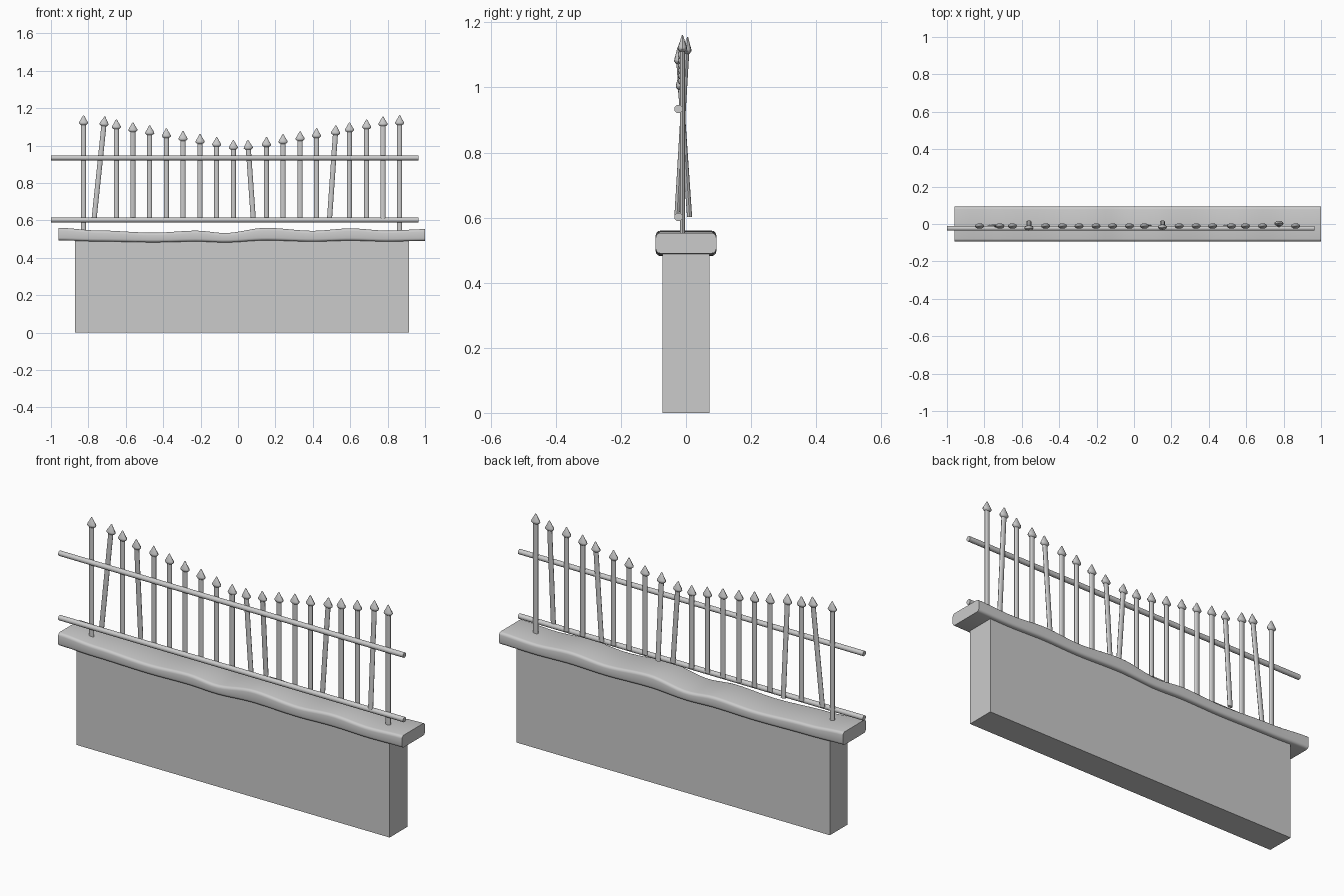
import bpy, bmesh, math
from mathutils import Vector, Matrix

cube = bpy.data.objects.get("Cube")
if cube:
    bpy.data.objects.remove(cube, do_unlink=True)

grey = bpy.data.materials.new("plain grey")
grey.use_nodes = True
grey.diffuse_color = (0.6, 0.6, 0.6, 1)
grey.node_tree.nodes["Principled BSDF"].inputs["Base Color"].default_value = (0.6, 0.6, 0.6, 1)


def finish(name, bm, angle=None):
    """Turn a bmesh into a named grey object, smooth below the given angle."""
    bmesh.ops.recalc_face_normals(bm, faces=bm.faces)
    mesh = bpy.data.meshes.new(name)
    bm.to_mesh(mesh)
    bm.free()
    mesh.materials.append(grey)
    obj = bpy.data.objects.new(name, mesh)
    bpy.context.collection.objects.link(obj)
    if angle:
        bpy.ops.object.select_all(action='DESELECT')
        obj.select_set(True)
        bpy.context.view_layer.objects.active = obj
        bpy.ops.object.shade_smooth_by_angle(angle=math.radians(angle))
    return obj


def loft(bm, rings):
    """Skin a list of point rings and cap both ends."""
    rows = [[bm.verts.new(p) for p in ring] for ring in rings]
    n = len(rows[0])
    for a, b in zip(rows, rows[1:]):
        for i in range(n):
            j = (i + 1) % n
            bm.faces.new((a[i], a[j], b[j], b[i]))
    bm.faces.new(rows[0])
    bm.faces.new(rows[-1])


# Wall block
bm = bmesh.new()
bmesh.ops.create_cube(bm, size=1, matrix=Matrix.Translation((0.022, 0, 0.255))
                      @ Matrix.Diagonal((1.785, 0.144, 0.51, 1)))
finish("wall", bm)

# Weathered coping stone: rounded section swept along a gently waving height
WAVE = [(-0.96, 0.56), (-0.75, 0.546), (-0.45, 0.534), (-0.22, 0.545), (-0.07, 0.532),
        (0.15, 0.56), (0.4, 0.544), (0.6, 0.557), (0.8, 0.545), (1.0, 0.553)]


def wave_height(x):
    for (x0, z0), (x1, z1) in zip(WAVE, WAVE[1:]):
        if x <= x1:
            t = (x - x0) / (x1 - x0)
            return z0 + (z1 - z0) * t * t * (3 - 2 * t)
    return WAVE[-1][1]


def coping_section(x):
    top = wave_height(x)
    bottom = 0.489 + 0.4 * (top - 0.55)
    r, pts = 0.014, []
    corners = [(0.093, top, 0), (-0.093, top, 1), (-0.093, bottom, 2), (0.093, bottom, 3)]
    for y, z, quarter in corners:
        cy = y - math.copysign(r, y)
        cz = z - r if z == top else z + r
        for k in range(4):
            a = (quarter + k / 3) * math.pi / 2
            pts.append((x, cy + r * math.cos(a), cz + r * math.sin(a)))
    return pts


bm = bmesh.new()
STEPS = 56
loft(bm, [coping_section(-0.96 + 1.96 * i / STEPS) for i in range(STEPS + 1)])
finish("coping", bm, 50)

# Two horizontal rails
for name, z in (("lower_rail", 0.602), ("upper_rail", 0.934)):
    bm = bmesh.new()
    bmesh.ops.create_cone(bm, cap_ends=True, segments=16, radius1=0.013, radius2=0.013,
                          depth=1.965, matrix=Matrix.Translation((-0.0175, -0.023, z))
                          @ Matrix.Rotation(math.pi / 2, 4, 'Y'))
    finish(name, bm, 40)


# Pickets: flattened round bars with a spearhead
def picket(name, bottom, tip):
    bottom, tip = Vector(bottom), Vector(tip)
    axis = tip - bottom
    length = axis.length
    profile = [(0, 0.0135), (length - 0.052, 0.0135), (length - 0.05, 0.018),
               (length - 0.043, 0.0245), (length - 0.037, 0.0235),
               (length - 0.018, 0.012), (length - 0.003, 0.004), (length, 0.001)]
    turn = Vector((0, 0, 1)).rotation_difference(axis)
    rings = []
    for h, r in profile:
        rings.append([bottom + turn @ Vector((r * math.cos(a), 0.58 * r * math.sin(a), h))
                      for a in (k * math.pi / 6 for k in range(12))])
    bm = bmesh.new()
    loft(bm, rings)
    finish(name, bm, 40)


TIP_X = [-0.826, -0.712, -0.65, -0.562, -0.472, -0.383, -0.294, -0.203, -0.114, -0.025,
         0.052, 0.152, 0.241, 0.332, 0.42, 0.524, 0.596, 0.688, 0.775, 0.864]
LEAN_X = {1: -0.058, 10: 0.03, 15: -0.035}            # sideways offset of the foot
LEAN_Y = {3: (0.011, -0.025), 11: (0.011, -0.02), 18: (-0.028, 0.005)}  # foot, tip

for i, x in enumerate(TIP_X):
    outer = i in (0, 19)
    tip_z = 1.162 if outer else 1.03 + 0.0157 * (abs(i - 9.5) - 0.5)
    foot_y, tip_y = LEAN_Y.get(i, (-0.011, -0.011))
    foot_z = 0.53 if outer else 0.602
    picket(f"picket_{i + 1}", (x + LEAN_X.get(i, 0), foot_y, foot_z), (x, tip_y, tip_z))
